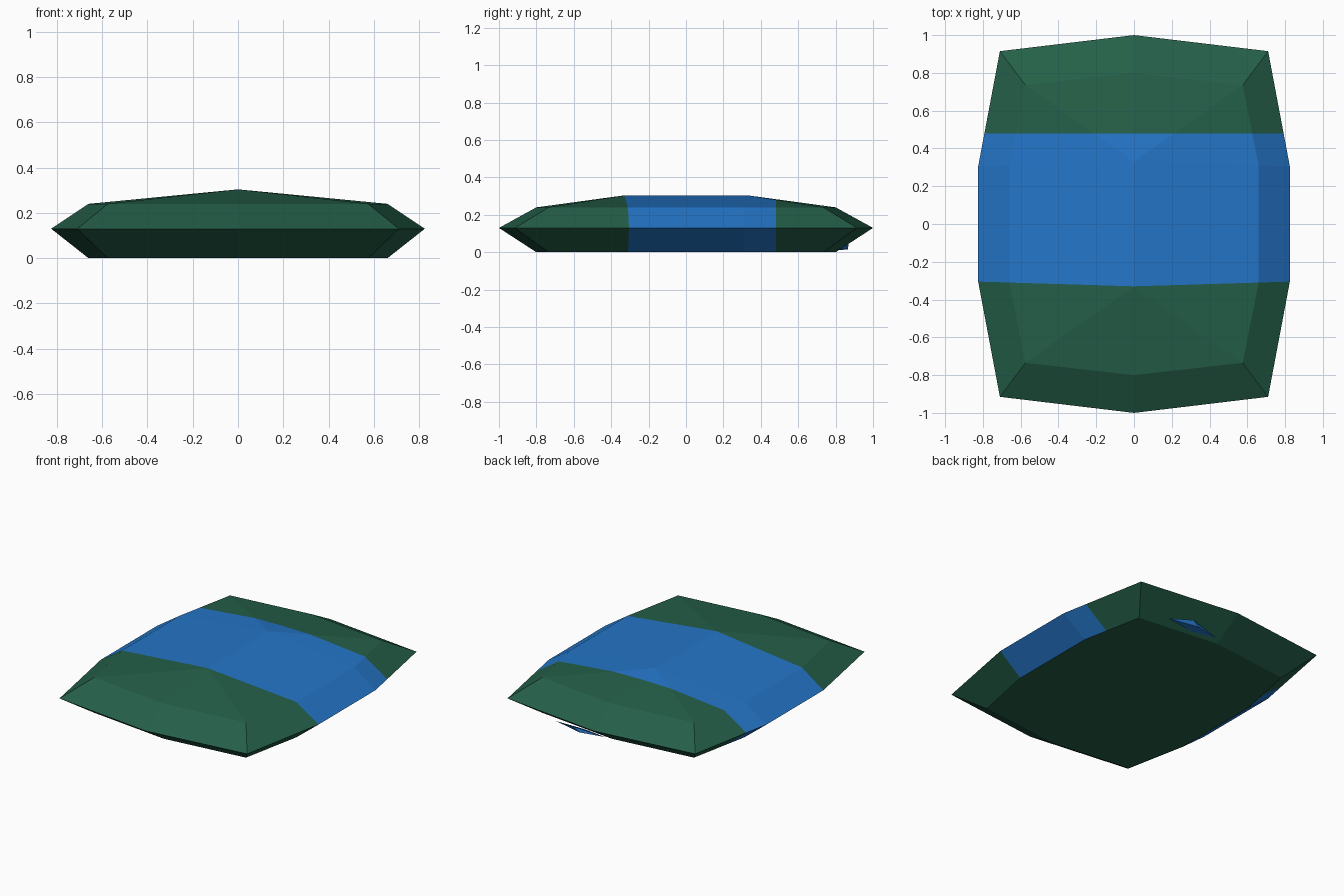
import bpy
import bmesh

cube = bpy.data.objects.get("Cube")
if cube:
    bpy.data.objects.remove(cube, do_unlink=True)


def make_material(name, colour):
    mat = bpy.data.materials.new(name)
    mat.use_nodes = True
    mat.diffuse_color = colour
    mat.node_tree.nodes["Principled BSDF"].inputs["Base Color"].default_value = colour
    return mat


green = make_material("dark green cloth", (0.018, 0.115, 0.066, 1))
blue = make_material("blue cloth", (0.018, 0.18, 0.58, 1))


def finish(bm, name, materials):
    bmesh.ops.recalc_face_normals(bm, faces=bm.faces)
    mesh = bpy.data.meshes.new(name)
    bm.to_mesh(mesh)
    bm.free()
    for mat in materials:
        mesh.materials.append(mat)
    obj = bpy.data.objects.new(name, mesh)
    bpy.context.collection.objects.link(obj)
    return obj


def ring(bm, end, corner, side, z):
    """Ten-sided symmetrical outline, counter-clockwise from the front middle."""
    (cx, cy), (sx, sy) = corner, side
    right = [(cx, -cy), (sx, -sy), (sx, sy), (cx, cy)]
    left = [(-x, y) for x, y in reversed(right)]
    outline = [(0, -end)] + right + [(0, end)] + left
    return [bm.verts.new((x, y, z)) for x, y in outline]


# Bedding body: flat base, wide waist and shoulder outline
bm = bmesh.new()
inner = (0.80, (0.575, 0.735), (0.66, 0.31))
base = ring(bm, *inner, 0)
waist = ring(bm, 1.0, (0.71, 0.915), (0.825, 0.305), 0.13)
shoulder = ring(bm, *inner, 0.24)
for low, high in ((base, waist), (waist, shoulder)):
    for i in range(len(low)):
        j = (i + 1) % len(low)
        bm.faces.new((low[i], low[j], high[j], high[i]))
bm.faces.new(base[::-1])

# Crown: facets rising to a short ridge along the middle
front = bm.verts.new((0, -0.33, 0.304))
back = bm.verts.new((0, 0.33, 0.304))
s = shoulder
for peak, order in ((front, (8, 9, 0, 1, 2)), (back, (3, 4, 5, 6, 7))):
    for a, b in zip(order, order[1:]):
        bm.faces.new((peak, s[a], s[b]))
bm.faces.new((front, s[2], s[3], back))
bm.faces.new((back, s[7], s[8], front))

# Blue band: straight cut at the back, facet edge at the front, plain underside
bmesh.ops.bisect_plane(bm, geom=bm.verts[:] + bm.edges[:] + bm.faces[:],
                       plane_co=(0, 0.48, 0), plane_no=(0, 1, 0))
bmesh.ops.recalc_face_normals(bm, faces=bm.faces)
for f in bm.faces:
    in_band = -0.3 < f.calc_center_median().y < 0.48
    f.material_index = int(in_band and f.normal.z > -0.95)
finish(bm, "bedding", (green, blue))

# Small fold of blue cloth showing under the back edge
bm = bmesh.new()
points = [(0.41, 0.82, 0.02), (0.25, 0.87, 0.045), (0.2, 0.865, 0.015),
          (0.03, 0.83, 0.015), (0.2, 0.80, 0.01)]
fold = [bm.verts.new(p) for p in points]
bmesh.ops.convex_hull(bm, input=fold)
finish(bm, "cloth_fold", (blue,))
